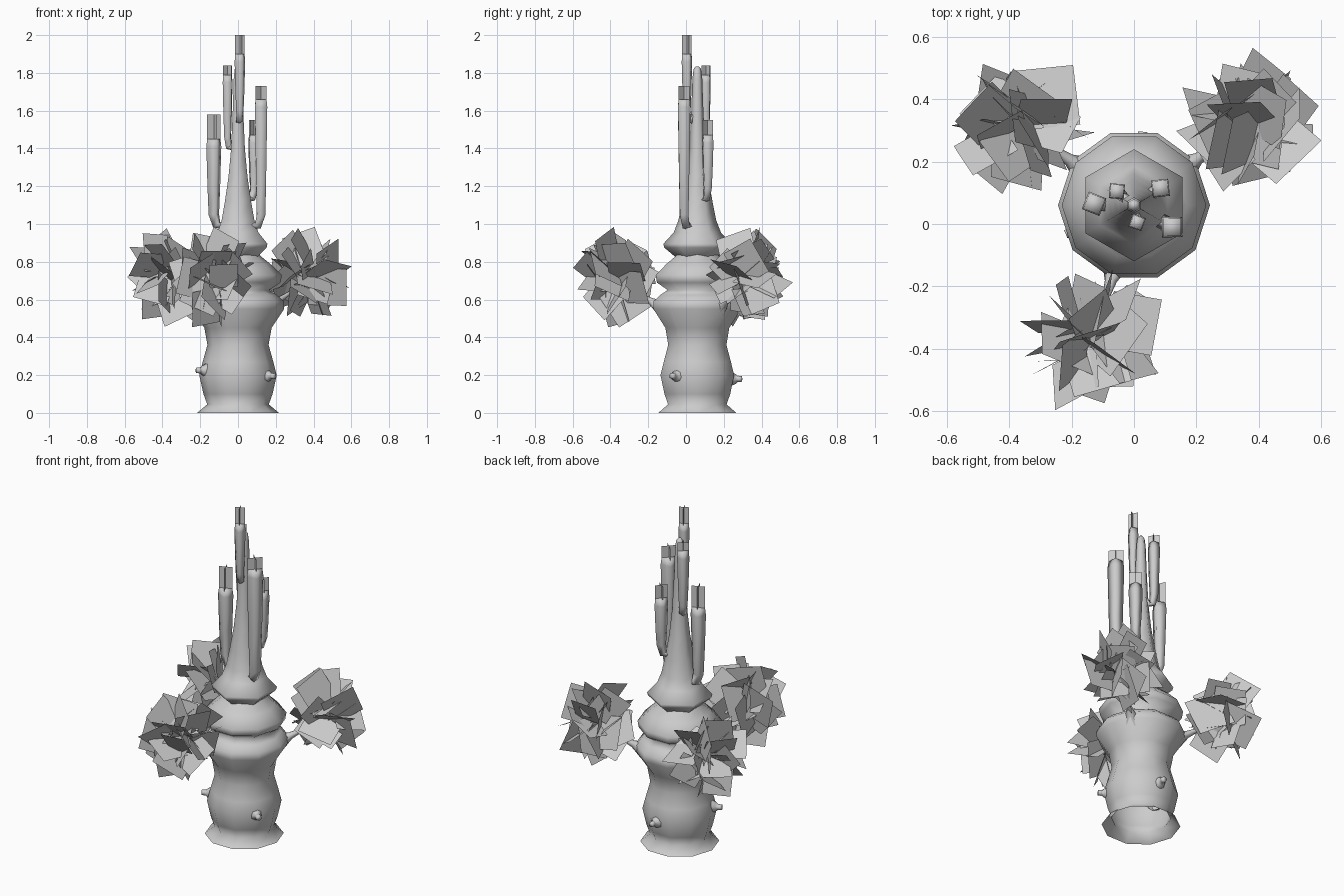
import bpy, bmesh, math, random
from mathutils import Vector, Matrix

cube = bpy.data.objects.get("Cube")
if cube:
    bpy.data.objects.remove(cube, do_unlink=True)

grey = bpy.data.materials.new("plain grey")
grey.use_nodes = True
grey.diffuse_color = (0.6, 0.6, 0.6, 1)
grey.node_tree.nodes["Principled BSDF"].inputs["Base Color"].default_value = (0.6, 0.6, 0.6, 1)

AXIS = Vector((0, 0.06, 0))


def finish(name, bm, smooth=True):
    mesh = bpy.data.meshes.new(name)
    bm.to_mesh(mesh)
    bm.free()
    mesh.materials.append(grey)
    for p in mesh.polygons:
        p.use_smooth = smooth
    ob = bpy.data.objects.new(name, mesh)
    bpy.context.collection.objects.link(ob)
    return ob


def loft(name, path, radii, sides, phase=0.0, cap_start=False):
    """Tube through path points with a radius at each; the end is capped."""
    bm = bmesh.new()
    rings = []
    for i, (p, r) in enumerate(zip(path, radii)):
        along = path[min(i + 1, len(path) - 1)] - path[max(i - 1, 0)]
        turn = Vector((0, 0, 1)).rotation_difference(along)
        ring = []
        for k in range(sides):
            a = phase + math.tau * k / sides
            ring.append(bm.verts.new(p + turn @ Vector((r * math.cos(a), r * math.sin(a), 0))))
        rings.append(ring)
    for low, high in zip(rings, rings[1:]):
        for k in range(sides):
            n = (k + 1) % sides
            bm.faces.new((low[k], low[n], high[n], high[k]))
    bm.faces.new(rings[-1])
    if cap_start:
        bm.faces.new(rings[0][::-1])
    return finish(name, bm)


def lathe(name, profile, sides, phase=0.0):
    path = [AXIS + Vector((0, 0, z)) for r, z in profile]
    return loft(name, path, [r for r, z in profile], sides, phase)


def around(angle, radius, z):
    a = math.radians(angle)
    return AXIS + Vector((radius * math.cos(a), radius * math.sin(a), z))


# Ten-sided vase body, open underneath
lathe("body", [(0.217, 0), (0.163, 0.045), (0.183, 0.1), (0.205, 0.2), (0.187, 0.27),
               (0.162, 0.36), (0.178, 0.45), (0.244, 0.55), (0.244, 0.59), (0.205, 0.625),
               (0.165, 0.65), (0.225, 0.69), (0.232, 0.73), (0.17, 0.79), (0.12, 0.83),
               (0.1, 0.86)], 10)

# Six-sided cap and tapering spire
lathe("spire", [(0.11, 0.82), (0.175, 0.875), (0.18, 0.895), (0.125, 0.955), (0.1, 1.02),
                (0.08, 1.12), (0.058, 1.25), (0.042, 1.4), (0.032, 1.6), (0.026, 1.77),
                (0.02, 1.82), (0.008, 1.835)], 6, math.pi / 2)

# Side pipes hooked onto the spire, each topped by a pair of crossed blades
pipes = [  # x, y, foot, pipe top, blade top, radius, turn
    (-0.128, 0.065, 0.97, 1.43, 1.58, 0.043, 0.4),
    (-0.055, 0.105, 1.38, 1.77, 1.84, 0.034, 0.7),
    (0.01, 0.005, 1.52, 1.88, 2.0, 0.031, 0.45),
    (0.085, 0.115, 1.11, 1.45, 1.55, 0.039, 0.9),
    (0.122, -0.01, 0.97, 1.64, 1.73, 0.046, 0.8)]
for i, (x, y, foot, top, tip, r, turn) in enumerate(pipes, 1):
    out = Vector((x, y, 0)) - AXIS

    def at(f, z):
        return AXIS + out * f + Vector((0, 0, z))
    path = [at(0.3, foot + 0.07), at(0.6, foot + 0.02), at(0.88, foot + 0.025),
            at(1, foot + 0.08), at(1, (foot + top) / 2), at(1, top - 0.02), at(1, top + 0.02)]
    loft(f"pipe_{i}", path, [r * f for f in (0.4, 0.5, 0.6, 0.7, 0.85, 1, 0.88)], 4, turn, True)
    bm = bmesh.new()
    for k in range(2):
        a = turn + k * math.pi / 2
        side = Vector((math.cos(a), math.sin(a), 0)) * r * 0.9
        bm.faces.new([bm.verts.new(p) for p in (
            at(1, top) - side, at(1, top) + side, at(1, tip) + side, at(1, tip) - side)])
    finish(f"pipe_blades_{i}", bm, False)

# Small spouts round the belly
for i, (angle, z) in enumerate([(-35, 0.195), (83, 0.18), (203, 0.225)], 1):
    path = [around(angle, d, z) for d in (0.165, 0.205, 0.216, 0.218, 0.238)]
    loft(f"spout_{i}", path, [0.045, 0.026, 0.015, 0.017, 0.015], 8)

# Leaf clusters on short tapering stems
random.seed(4)
for i, angle in enumerate([145, 36, 253], 1):
    loft(f"stem_{i}", [around(angle, 0.19, 0.55), around(angle, 0.255, 0.59),
                       around(angle, 0.31, 0.62), around(angle, 0.42, 0.68)],
         [0.05, 0.02, 0.012, 0.006], 6)
    heart = around(angle, 0.45, 0.72)
    bm = bmesh.new()
    count = 30
    for k in range(count):
        # leaves fan outwards from the heart in evenly spread directions
        h = 1 - 2 * (k + 0.5) / count
        a = k * 2.4 + i
        w = math.sqrt(1 - h * h)
        d = Vector((w * math.cos(a), w * math.sin(a), h * 1.2))
        centre = heart + d * random.uniform(0.08, 0.14)
        jitter = Vector([random.uniform(-0.6, 0.6) for _ in range(3)])
        turn = (d + jitter).to_track_quat('Y', 'Z').to_matrix().to_4x4()
        roll = Matrix.Rotation(random.uniform(0, math.tau), 4, 'Y')
        s = random.uniform(0.075, 0.105)
        bmesh.ops.create_grid(bm, x_segments=1, y_segments=1, size=s,
                              matrix=Matrix.Translation(centre) @ turn @ roll)
    finish(f"leaf_cluster_{i}", bm, False)
